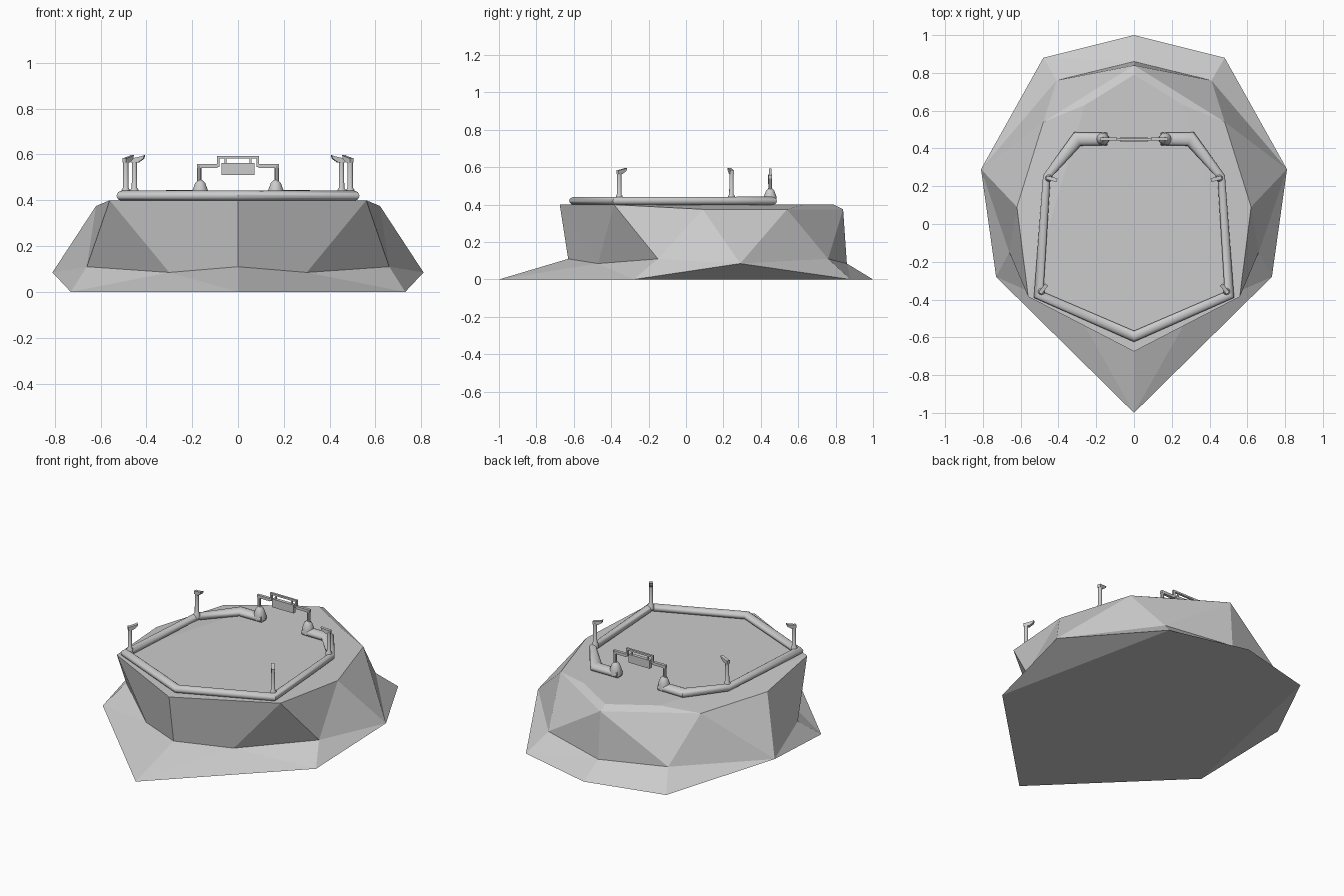
import bpy, bmesh, math
from mathutils import Vector

if "Cube" in bpy.data.objects:
    bpy.data.objects.remove(bpy.data.objects["Cube"])


def add_object(name, bm, smooth=False):
    bmesh.ops.recalc_face_normals(bm, faces=bm.faces)
    me = bpy.data.meshes.new(name)
    bm.to_mesh(me)
    bm.free()
    ob = bpy.data.objects.new(name, me)
    bpy.context.collection.objects.link(ob)
    if smooth:
        bpy.context.view_layer.objects.active = ob
        ob.select_set(True)
        bpy.ops.object.shade_smooth_by_angle(angle=math.radians(40))
        ob.select_set(False)
    return ob


# Faceted rock: right half, mirrored across x
V = [
    (0, -1, 0), (.73, -.28, 0), (.48, .88, 0), (0, 1, 0),
    (0, -.63, .11), (.30, -.47, .085), (.66, -.15, .11),
    (.81, .29, .085), (.41, .76, .11), (0, .86, .085),
    (0, -.675, .40), (.56, -.385, .40), (.62, .09, .375),
    (.48, .54, .375), (0, .84, .375),
    (.26, .63, .40), (0, .79, .40),
]
F = [
    # underside and skirt
    (0, 3, 2, 1), (1, 2, 7), (0, 5, 4), (0, 1, 5), (1, 6, 5), (1, 7, 6),
    (7, 2, 8), (2, 9, 8), (2, 3, 9),
    # walls
    (4, 5, 10), (5, 11, 10), (5, 6, 11), (6, 12, 11), (6, 7, 12),
    (7, 13, 12), (7, 8, 13), (8, 14, 13), (8, 9, 14),
    # cap
    (10, 11, 15, 16), (11, 12, 15), (12, 13, 15), (13, 14, 16, 15),
]
bm = bmesh.new()
for s in (1, -1):
    vs = [bm.verts.new((s * x, y, z)) for x, y, z in V]
    for f in F:
        bm.faces.new([vs[i] for i in f])
bmesh.ops.remove_doubles(bm, verts=bm.verts, dist=1e-5)
add_object("rock_base", bm)


# Stone rim: mitred sweep, (x, y, half width, half height)
half = [(.14, .45, .033, .024), (.30, .45, .036, .024), (.462, .25, .020, .022),
        (.505, -.375, .024, .022)]
path = [(-x, y, w, h) for x, y, w, h in half] + [(0, -.595, .027, .022)] + half[::-1]
bm = bmesh.new()
rings = []
SIDES = 16
for i, (x, y, w, h) in enumerate(path):
    p = Vector((x, y))
    a = (p - Vector(path[max(i - 1, 0)][:2])).normalized()
    b = (Vector(path[min(i + 1, len(path) - 1)][:2]) - p).normalized()
    t = (a + b).normalized()
    n = Vector((-t.y, t.x))
    ref = a if a.length else b
    k = w / max(t.dot(ref), .3)
    ring = []
    for j in range(SIDES):
        ang = 2 * math.pi * j / SIDES
        q = p + n * k * math.cos(ang)
        ring.append(bm.verts.new((q.x, q.y, .42 + h * math.sin(ang))))
    rings.append(ring)
for r, s in zip(rings, rings[1:]):
    for j in range(SIDES):
        bm.faces.new((r[j], r[(j + 1) % SIDES], s[(j + 1) % SIDES], s[j]))
bm.faces.new(rings[0])
bm.faces.new(rings[-1])
add_object("rim", bm, True)


def lathe(name, x, y, prof, n=12):
    bm = bmesh.new()
    rs = [[bm.verts.new((x + r * math.cos(2 * math.pi * j / n),
                         y + r * math.sin(2 * math.pi * j / n), z))
           for j in range(n)] for r, z in prof]
    for r, s in zip(rs, rs[1:]):
        for j in range(n):
            bm.faces.new((r[j], r[(j + 1) % n], s[(j + 1) % n], s[j]))
    bm.faces.new(rs[0])
    bm.faces.new(rs[-1])
    return add_object(name, bm, True)


def box(name, lo, hi):
    bm = bmesh.new()
    bmesh.ops.create_cube(bm, size=1)
    for v in bm.verts:
        v.co = [lo[i] + (v.co[i] + .5) * (hi[i] - lo[i]) for i in range(3)]
    return add_object(name, bm)


def hook(name, x, y, dx, dy):
    # wedge-shaped head pointing inward
    d = Vector((dx, dy)).normalized()
    n = Vector((-d.y, d.x)) * .010
    prof = [(-.012, .565), (.018, .565), (.042, .582), (.046, .597),
            (.036, .593), (.0, .585), (-.012, .585)]
    bm = bmesh.new()
    sides = [[bm.verts.new((x + d.x * u + s * n.x, y + d.y * u + s * n.y, z))
              for u, z in prof] for s in (1, -1)]
    bm.faces.new(sides[0])
    bm.faces.new(sides[1])
    m = len(prof)
    for j in range(m):
        bm.faces.new((sides[0][j], sides[0][(j + 1) % m],
                      sides[1][(j + 1) % m], sides[1][j]))
    add_object(name, bm)


for s, side in ((1, "right"), (-1, "left")):
    # hooked corner posts
    for tag, x, y, dx, dy in (("front", .490, -.357, -.6, .8),
                              ("back", .452, .243, -1, -.25)):
        lathe(f"{tag}_post_{side}", s * x, y,
              [(.019, .42), (.018, .446), (.012, .455), (.011, .575)])
        hook(f"{tag}_hook_{side}", s * x, y, s * dx, dy)
    # spout foot, stem and arm
    lathe(f"spout_foot_{side}", s * .165, .45,
          [(.035, .41), (.033, .445), (.022, .475), (.010, .488)])
    lathe(f"spout_stem_{side}", s * .17, .45, [(.010, .48), (.010, .552)], 8)
    x0, x1 = sorted((s * .09, s * .18))
    box(f"spout_arm_{side}", (x0, .441, .541), (x1, .459, .558))
    x0, x1 = sorted((s * .08, s * .092))
    box(f"bracket_leg_{side}", (x0, .443, .545), (x1, .456, .594))
    x0, x1 = sorted((s * .05, s * .06))
    box(f"hanger_{side}", (x0, .446, .555), (x1, .453, .59))

# Bracket bar and hanging plate
box("bracket_bar", (-.092, .443, .583), (.092, .456, .594))
box("hanging_plate", (-.073, .438, .511), (.073, .459, .562))
